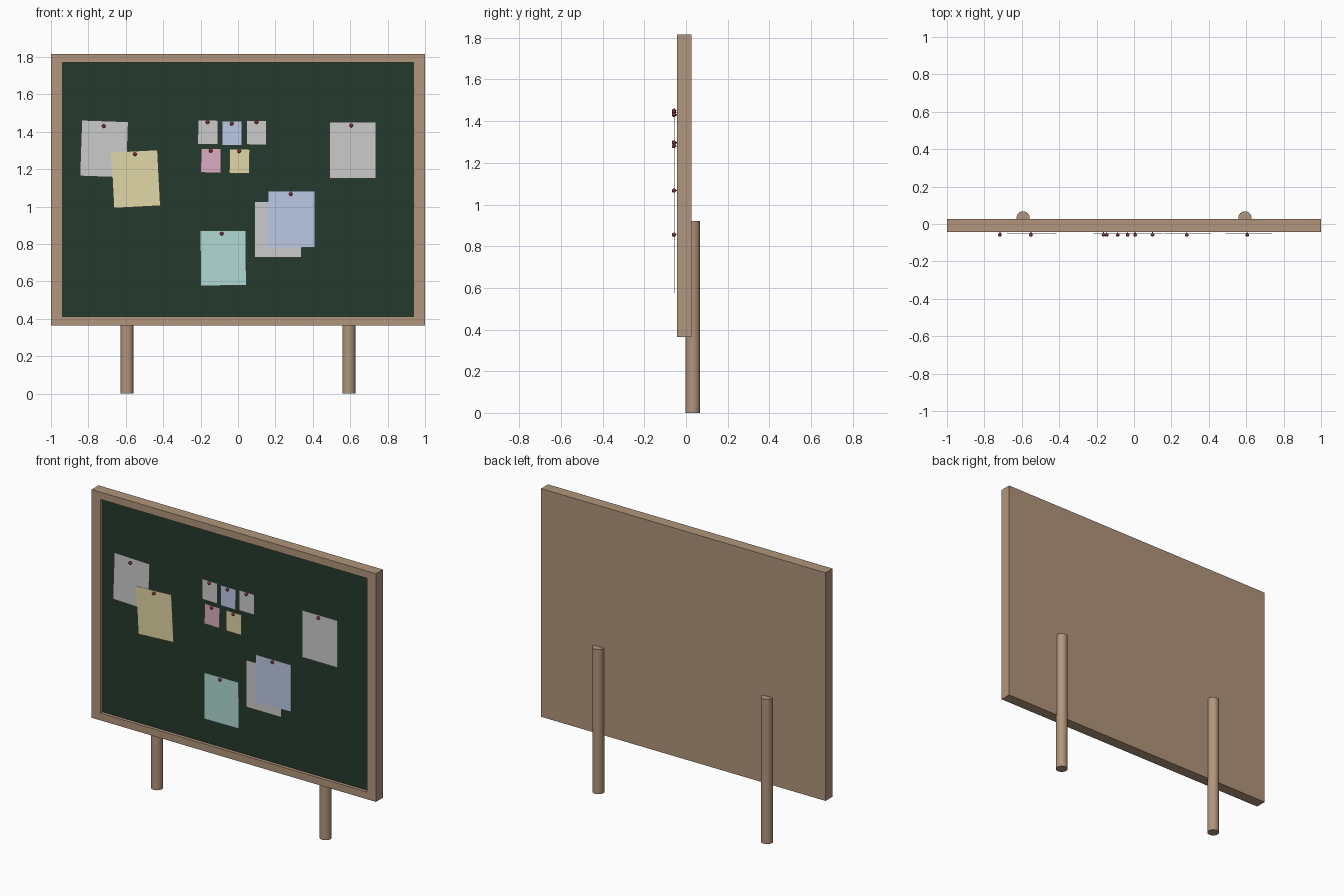
import bpy, bmesh, math
from mathutils import Matrix, Vector

if "Cube" in bpy.data.objects:
    bpy.data.objects.remove(bpy.data.objects["Cube"])


def material(name, rgb):
    m = bpy.data.materials.new(name)
    m.diffuse_color = (*rgb, 1)
    m.use_nodes = True
    m.node_tree.nodes["Principled BSDF"].inputs["Base Color"].default_value = m.diffuse_color
    return m


WOOD = material("wood", (0.44, 0.30, 0.20))
GREEN = material("board_green", (0.018, 0.042, 0.027))
RED = material("pin_red", (0.25, 0.03, 0.04))
COLOURS = {
    "white": material("paper_white", (0.80, 0.80, 0.80)),
    "yellow": material("paper_yellow", (0.75, 0.68, 0.38)),
    "blue": material("paper_blue", (0.50, 0.58, 0.78)),
    "pink": material("paper_pink", (0.72, 0.42, 0.54)),
    "teal": material("paper_teal", (0.44, 0.70, 0.65)),
}


def finish(bm, name, *mats):
    mesh = bpy.data.meshes.new(name)
    bm.to_mesh(mesh)
    bm.free()
    for m in mats:
        mesh.materials.append(m)
    obj = bpy.data.objects.new(name, mesh)
    bpy.context.collection.objects.link(obj)
    return obj


def smooth(obj):
    bpy.ops.object.select_all(action='DESELECT')
    obj.select_set(True)
    bpy.context.view_layer.objects.active = obj
    bpy.ops.object.shade_smooth_by_angle(angle=math.radians(40))


# Board: one box whose front face is inset and pushed back to form the frame
FRONT, BACK, RECESS = -0.043, 0.027, 0.02
ZC, HALF_H = 1.09, 0.725
bm = bmesh.new()
bmesh.ops.create_cube(bm, size=1, matrix=Matrix.Translation((0, (FRONT + BACK) / 2, ZC))
                      @ Matrix.Diagonal((2, BACK - FRONT, 2 * HALF_H, 1)))
panel = min(bm.faces, key=lambda f: f.calc_center_median().y)
bmesh.ops.inset_individual(bm, faces=[panel], thickness=0.01)
for v in panel.verts:
    v.co.x = math.copysign(0.937, v.co.x)
    v.co.z = ZC + math.copysign(HALF_H - 0.046, v.co.z - ZC)
panel = bmesh.ops.extrude_discrete_faces(bm, faces=[panel])["faces"][0]
for v in panel.verts:
    v.co.y += RECESS
panel.material_index = 1
finish(bm, "notice_board", WOOD, GREEN)

# Round posts behind the board
for side, sx in (("left", -1), ("right", 1)):
    bm = bmesh.new()
    bmesh.ops.create_cone(bm, cap_ends=True, segments=32, radius1=0.035, radius2=0.035, depth=0.92,
                          matrix=Matrix.Translation((sx * 0.593, 0.033, 0.46)))
    smooth(finish(bm, side + "_post", WOOD))


# Thin sheet of paper, tilted in the board plane
def paper(name, colour, x, z, w, h, tilt, y):
    bm = bmesh.new()
    bmesh.ops.create_cube(bm, size=1, matrix=Matrix.Translation((x, y, z))
                          @ Matrix.Rotation(math.radians(tilt), 4, 'Y')
                          @ Matrix.Diagonal((w, 0.002, h, 1)))
    finish(bm, name, COLOURS[colour])


# Pin with a round head and a short shaft reaching the panel
def pin(name, x, z):
    bm = bmesh.new()
    bmesh.ops.create_uvsphere(bm, u_segments=16, v_segments=10, radius=0.010,
                              matrix=Matrix.Translation((x, -0.058, z)))
    bmesh.ops.create_cone(bm, cap_ends=True, segments=8, radius1=0.002, radius2=0.002, depth=0.035,
                          matrix=Matrix.Translation((x, -0.0395, z)) @ Matrix.Rotation(math.pi / 2, 4, 'X'))
    smooth(finish(bm, name, RED))


LARGE, SMALL = (0.25, 0.30), (0.108, 0.13)
LOW, HIGH = -0.048, -0.053
sheets = [  # colour, centre x, centre z, size, tilt, layer, pin (x, z)
    ("white", -0.716, 1.308, LARGE, 2, LOW, (-0.717, 1.430)),
    ("yellow", -0.547, 1.147, LARGE, -3, HIGH, (-0.551, 1.280)),
    ("white", -0.161, 1.397, SMALL, 1, HIGH, (-0.163, 1.450)),
    ("blue", -0.032, 1.392, SMALL, 0.5, HIGH, (-0.034, 1.443)),
    ("white", 0.099, 1.395, SMALL, 0.3, HIGH, (0.099, 1.450)),
    ("pink", -0.145, 1.245, SMALL, 1, HIGH, (-0.146, 1.298)),
    ("yellow", 0.008, 1.242, SMALL, 1, HIGH, (0.006, 1.296)),
    ("white", 0.613, 1.301, LARGE, 0, HIGH, (0.605, 1.433)),
    ("white", 0.214, 0.877, LARGE, 0, LOW, None),
    ("blue", 0.286, 0.932, LARGE, 0, HIGH, (0.282, 1.067)),
    ("teal", -0.079, 0.724, (0.245, 0.295), -0.5, HIGH, (-0.087, 0.855)),
]
for i, (colour, x, z, (w, h), tilt, y, head) in enumerate(sheets, 1):
    paper(f"{colour}_note_{i}", colour, x, z, w, h, tilt, y)
    if head:
        pin(f"pin_{i}", *head)
